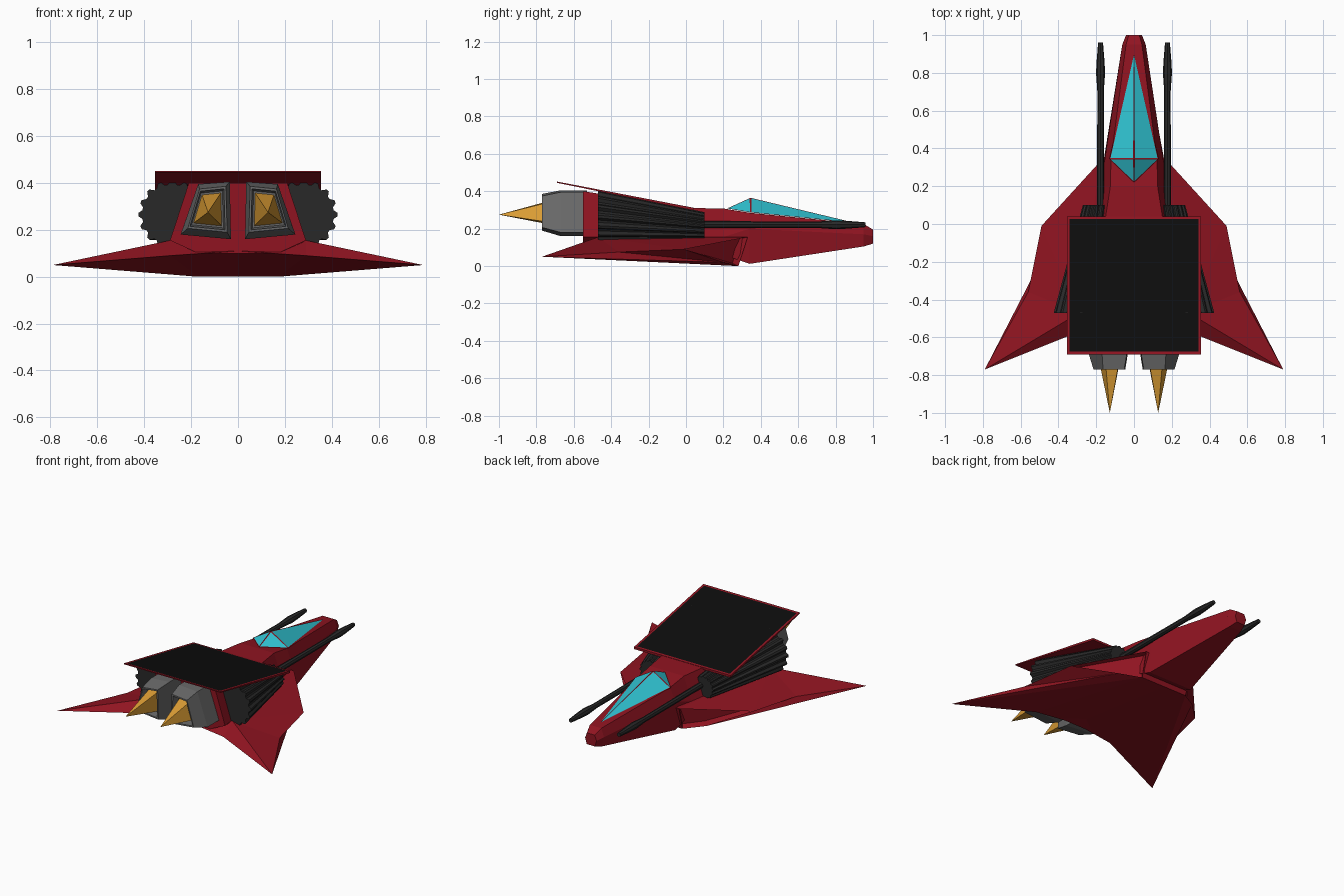
import bpy, bmesh
from math import cos, sin, pi

if "Cube" in bpy.data.objects:
    bpy.data.objects.remove(bpy.data.objects["Cube"])


def material(name, r, g, b):
    m = bpy.data.materials.new(name)
    m.diffuse_color = (r, g, b, 1)
    m.use_nodes = True
    m.node_tree.nodes["Principled BSDF"].inputs["Base Color"].default_value = m.diffuse_color
    return m


RED = material("red_paint", .28, .007, .015)
DARK = material("dark_metal", .022, .022, .022)
BLACK = material("black_panel", .004, .004, .004)
GLASS = material("glass", .03, .55, .65)
GREY = material("engine_grey", .14, .14, .14)
GOLD = material("flame_gold", .72, .34, .035)


def build(name, verts, faces, mats, mirror=False, edit=None):
    bm = bmesh.new()
    vs = [bm.verts.new(v) for v in verts]
    fs = [bm.faces.new([vs[i] for i in f]) for f in faces]
    bmesh.ops.recalc_face_normals(bm, faces=bm.faces[:])
    if edit:
        edit(bm, fs)
    me = bpy.data.meshes.new(name)
    bm.to_mesh(me)
    bm.free()
    for m in mats:
        me.materials.append(m)
    ob = bpy.data.objects.new(name, me)
    bpy.context.collection.objects.link(ob)
    if mirror:
        ob.modifiers.new("Mirror", 'MIRROR')
    return ob


def loft(name, rings, mats, mirror=False, edit=None):
    """Skin equal-length rings and cap both ends."""
    n = len(rings[0])
    verts = [v for r in rings for v in r]
    faces = [(k * n + i, k * n + (i + 1) % n, (k + 1) * n + (i + 1) % n, (k + 1) * n + i)
             for k in range(len(rings) - 1) for i in range(n)]
    faces += [tuple(range(n)), tuple(range(len(verts) - n, len(verts)))]
    return build(name, verts, faces, mats, mirror, edit)


def circle(cx, y, cz, r, n):
    return [(cx + r * cos(2 * pi * i / n), y, cz + r * sin(2 * pi * i / n)) for i in range(n)]


# Fuselage: six-sided sections (y, bottom w/z, middle w/z, top w/z)
sections = [
    (1.0, .03, .12, .042, .16, .028, .195),
    (.95, .045, .105, .062, .17, .042, .225),
    (.34, .16, .012, .155, .2, .122, .285),
    (.2, .165, .06, .18, .155, .125, .308),
    (.04, .17, .08, .205, .155, .15, .31),
    (-.55, .17, .1, .29, .155, .21, .40),
]
loft("fuselage", [[(-a, y, az), (a, y, az), (b, y, bz), (c, y, cz), (-c, y, cz), (-b, y, bz)]
                  for y, a, az, b, bz, c, cz in sections], [RED])


# Wings and belly, right half mirrored, with sunken air intakes
def intake(bm, fs):
    bmesh.ops.inset_individual(bm, faces=[fs[4]], thickness=.012, depth=-.04)


wing = [(0, .33, .155), (.18, .33, .155), (.49, -.01, .09), (.56, -.36, .075),
        (.79, -.77, .05), (.29, -.47, .155), (0, -.47, .155),
        (0, .28, 0), (.17, .28, 0), (.29, .2, .02), (.29, -.57, .09), (0, -.55, .11)]
build("wings", wing,
      [(1, 2, 5), (2, 3, 5), (3, 4, 5), (0, 1, 5, 6), (1, 2, 9, 8), (0, 1, 8, 7),
       (9, 2, 3), (9, 3, 4), (8, 9, 4), (8, 4, 10), (7, 8, 10, 11), (5, 4, 10), (6, 5, 10, 11)],
      [RED], True, intake)


# Canopy: faceted shell with glass panes framed in red
def panes(bm, fs):
    bmesh.ops.inset_individual(bm, faces=fs[:4], thickness=.008)
    for f in fs[:4]:
        f.material_index = 1


build("canopy", [(0, .345, .365), (0, .9, .232), (.13, .345, .287), (-.13, .345, .287), (0, .22, .308)],
      [(0, 1, 2), (0, 3, 1), (0, 2, 4), (0, 4, 3), (1, 2, 4, 3)], [RED, GLASS], edit=panes)


# Sloped roof panel with a black inset
def black_inset(bm, fs):
    top = max(bm.faces, key=lambda f: f.normal.z)
    bmesh.ops.inset_individual(bm, faces=[top], thickness=.02)
    top.material_index = 1


loft("roof_panel", [[(-.355, y, lo), (.355, y, lo), (.355, y, hi), (-.355, y, hi)]
                    for y, lo, hi in ((.04, .298, .312), (-.55, .4, .425), (-.69, .445, .452))][::2],
     [RED, BLACK], edit=black_inset)


# Ribbed side pods: tapered gear sections
def gear(cx, y, cz, r):
    ring = []
    for i in range(64):
        a = 2 * pi * (i - .5) / 64
        rr = r if i % 4 < 2 else r * .89
        ring.append((cx + rr * cos(a), y, cz + rr * sin(a)))
    return ring


loft("side_pods", [gear(.28, -.47, .265, .145), gear(.195, .1, .212, .076)], [DARK], True)

# Long gun barrels with swollen muzzles
loft("gun_barrels", [circle(.177, y, z, r, 8) for y, z, r in
                     ((.08, .222, .019), (.7, .221, .017), (.8, .221, .024),
                      (.86, .221, .021), (.96, .221, .013))], [DARK], True)

# Engines: four-sided nozzles with a hollow mouth
outer = [(.245, .18), (.17, .395), (.035, .405), (.03, .16)]
mouth = [(.205, .215), (.16, .365), (.06, .375), (.055, .2)]


def ring(points, y, s=1):
    return [(.128 + (x - .128) * s, y, .285 + (z - .285) * s) for x, z in points]


loft("engines", [ring(outer, -.53), ring(outer, -.67), ring(mouth, -.77, 1.12),
                 ring(mouth, -.77), ring(mouth, -.7, .9)], [GREY], True)

# Exhaust flames: four-sided spikes
flame = ring(mouth, -.7, .8) + [(.128, -1, .275)]
build("exhaust_flames", flame, [(0, 1, 4), (1, 2, 4), (2, 3, 4), (3, 0, 4), (0, 1, 2, 3)], [GOLD], True)
